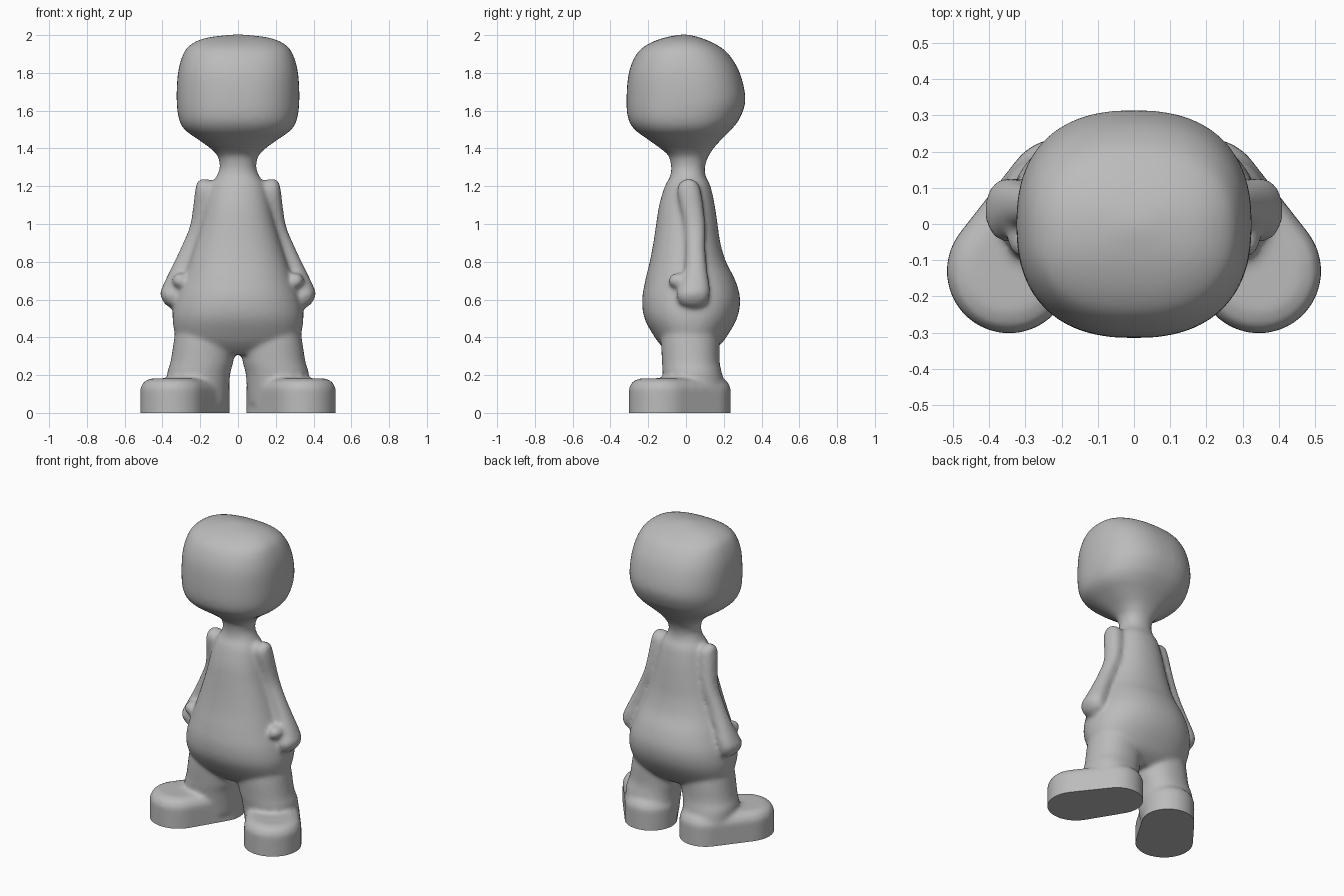
import bpy
import bmesh
from math import cos, sin, pi, radians, copysign
from mathutils import Matrix, Vector

cube = bpy.data.objects.get("Cube")
if cube:
    bpy.data.objects.remove(cube)

SIDES = 48
STEPS = 5


def smooth_rings(rings):
    """Fill in extra rings along a smooth curve through the given ones."""
    result = []
    last = len(rings) - 1
    for i in range(last):
        before, start = rings[max(i - 1, 0)], rings[i]
        end, after = rings[i + 1], rings[min(i + 2, last)]
        for step in range(STEPS):
            t = step / STEPS
            result.append([
                b + (c - a) * t / 2 + (2 * a - 5 * b + 4 * c - d) * t * t / 2
                + (3 * b - a - 3 * c + d) * t ** 3 / 2
                for a, b, c, d in zip(before, start, end, after)])
    result.append(rings[last])
    return result


def rounded(value, power):
    return copysign(abs(value) ** (2 / power), value)


def loft(bm, rings, power=2.0, flip=1):
    """Skin stacked rounded outlines: height, left, right, front, back."""
    loops = []
    for z, left, right, front, back in smooth_rings(rings):
        cx, cy = (left + right) / 2, (front + back) / 2
        rx, ry = (right - left) / 2, (back - front) / 2
        loop = []
        for i in range(SIDES):
            angle = 2 * pi * i / SIDES
            x = cx + rx * rounded(cos(angle), power)
            y = cy + ry * rounded(sin(angle), power)
            loop.append(bm.verts.new((x * flip, y, z)))
        loops.append(loop)
    faces = [bm.faces.new(loops[0]), bm.faces.new(loops[-1])]
    for low, high in zip(loops, loops[1:]):
        for i in range(SIDES):
            j = (i + 1) % SIDES
            faces.append(bm.faces.new((low[i], low[j], high[j], high[i])))
    bmesh.ops.recalc_face_normals(bm, faces=faces)


def symmetric(rings):
    return [(z, -half, half, front, back) for z, half, front, back in rings]


def add_foot(bm, flip):
    """Rounded shoe block: the hull of a toe disc and a heel disc."""
    part = bmesh.new()
    for cx, cy, radius in ((0.345, -0.13, 0.172), (0.2, 0.08, 0.157)):
        for z, inset in ((-0.1, 0), (0.135, 0), (0.168, 0.02), (0.183, 0.06)):
            spot = Matrix.Translation((cx * flip, cy, z))
            bmesh.ops.create_circle(part, segments=SIDES,
                                    radius=radius - inset, matrix=spot)
    hull = bmesh.ops.convex_hull(part, input=part.verts)
    bmesh.ops.delete(part, geom=list(set(hull["geom_interior"])), context="VERTS")
    bmesh.ops.recalc_face_normals(part, faces=part.faces)
    mesh = bpy.data.meshes.new("foot_block")
    part.to_mesh(mesh)
    part.free()
    bm.from_mesh(mesh)
    bpy.data.meshes.remove(mesh)


def add_thumb(bm, flip):
    place = Matrix.Translation((0.305 * flip, -0.04, 0.7))
    size = Matrix.Diagonal(Vector((0.045, 0.055, 0.042, 1)))
    bmesh.ops.create_icosphere(bm, subdivisions=3, radius=1,
                               matrix=place @ size)


# Profiles
head = symmetric([
    (1.32, 0.08, -0.07, 0.09), (1.36, 0.107, -0.09, 0.12),
    (1.4, 0.145, -0.135, 0.145), (1.45, 0.215, -0.205, 0.19),
    (1.5, 0.283, -0.272, 0.24), (1.56, 0.314, -0.307, 0.285),
    (1.66, 0.325, -0.315, 0.315), (1.8, 0.318, -0.303, 0.285),
    (1.9, 0.29, -0.262, 0.225), (1.95, 0.25, -0.205, 0.16),
    (1.985, 0.17, -0.12, 0.08), (2.003, 0.03, -0.03, 0.01)])
torso = symmetric([
    (0.31, 0.22, -0.08, 0.11), (0.35, 0.29, -0.125, 0.17),
    (0.4, 0.328, -0.165, 0.213), (0.5, 0.347, -0.22, 0.27),
    (0.6, 0.333, -0.232, 0.287), (0.7, 0.297, -0.216, 0.262),
    (0.8, 0.26, -0.192, 0.212), (0.9, 0.226, -0.173, 0.182),
    (1.0, 0.196, -0.158, 0.167), (1.1, 0.172, -0.142, 0.152),
    (1.2, 0.145, -0.112, 0.13), (1.25, 0.115, -0.085, 0.105),
    (1.3, 0.096, -0.078, 0.1), (1.36, 0.105, -0.09, 0.118)])
arm = [
    (0.557, 0.31, 0.36, 0.01, 0.07), (0.58, 0.29, 0.39, -0.035, 0.11),
    (0.63, 0.28, 0.412, -0.05, 0.126), (0.68, 0.27, 0.395, -0.03, 0.124),
    (0.76, 0.24, 0.357, -0.008, 0.112), (0.88, 0.19, 0.3, -0.003, 0.102),
    (1.0, 0.15, 0.252, -0.012, 0.102), (1.17, 0.115, 0.228, -0.047, 0.08),
    (1.22, 0.13, 0.218, -0.03, 0.06), (1.238, 0.16, 0.2, 0, 0.03)]
leg = [
    (0.05, 0.05, 0.36, -0.1, 0.225), (0.2, 0.042, 0.375, -0.122, 0.193),
    (0.27, 0.025, 0.357, -0.127, 0.178), (0.4, 0.01, 0.337, -0.13, 0.175),
    (0.5, 0.03, 0.32, -0.1, 0.14)]

# Gather the overlapping parts
bm = bmesh.new()
loft(bm, head, power=2.4)
loft(bm, torso, power=2.2)
for side in (1, -1):
    loft(bm, arm, power=2.2, flip=side)
    loft(bm, leg, power=2.2, flip=side)
    add_foot(bm, side)
    add_thumb(bm, side)
mesh = bpy.data.meshes.new("figure_body")
bm.to_mesh(mesh)
bm.free()
body = bpy.data.objects.new("figure_body", mesh)
bpy.context.scene.collection.objects.link(body)

# Fuse the parts into one soft skin
remesh = body.modifiers.new("fuse", "REMESH")
remesh.mode = "VOXEL"
remesh.voxel_size = 0.012
soften = body.modifiers.new("soften", "SMOOTH")
soften.factor = 0.5
soften.iterations = 12
graph = bpy.context.evaluated_depsgraph_get()
skin = bpy.data.meshes.new_from_object(body.evaluated_get(graph))
body.modifiers.clear()
body.data = skin
bpy.data.meshes.remove(mesh)
skin.name = "figure_body"

# Cut flat soles
bm = bmesh.new()
bm.from_mesh(skin)
cut = bmesh.ops.bisect_plane(bm, geom=bm.verts[:] + bm.edges[:] + bm.faces[:],
                             plane_co=(0, 0, 0), plane_no=(0, 0, -1),
                             clear_outer=True)
rim = [e for e in cut["geom_cut"] if isinstance(e, bmesh.types.BMEdge)]
bmesh.ops.holes_fill(bm, edges=rim, sides=0)
bmesh.ops.recalc_face_normals(bm, faces=bm.faces)
bm.to_mesh(skin)
bm.free()
skin.shade_smooth()
skin.set_sharp_from_angle(angle=radians(50))

# Plain grey clay
clay = bpy.data.materials.new("plain_grey")
clay.use_nodes = True
grey = (0.5, 0.5, 0.5, 1)
clay.diffuse_color = grey
clay.node_tree.nodes["Principled BSDF"].inputs["Base Color"].default_value = grey
skin.materials.clear()
skin.materials.append(clay)
for face in skin.polygons:
    face.material_index = 0
